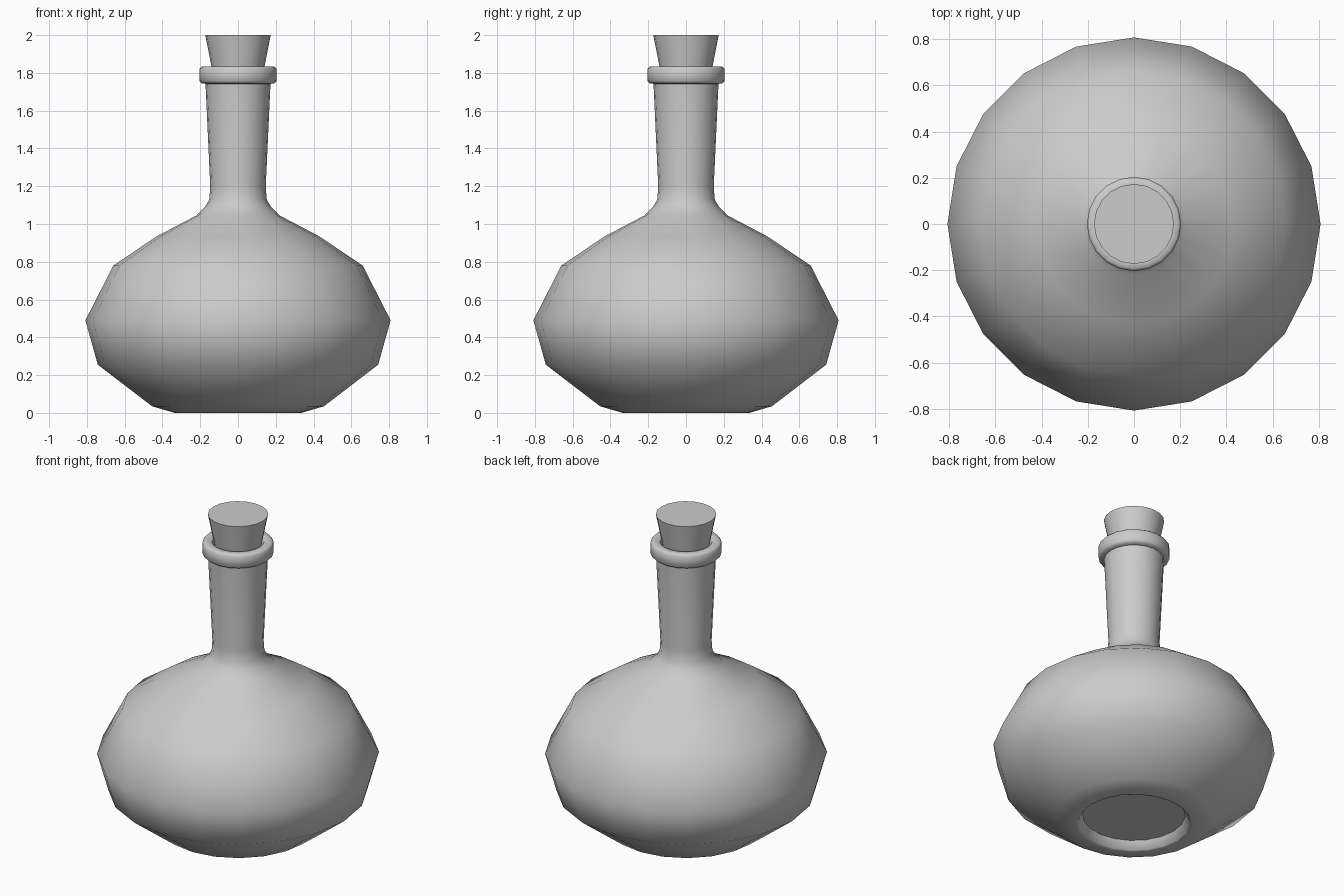
import bpy, bmesh, math

if "Cube" in bpy.data.objects:
    bpy.data.objects.remove(bpy.data.objects["Cube"])

SIDES = 20


def lathe(name, profile, angle=40):
    """Spin (radius, z) points around z; a zero radius becomes a pole."""
    bm = bmesh.new()
    rings = []
    for r, z in profile:
        if r == 0:
            rings.append([bm.verts.new((0, 0, z))] * SIDES)
        else:
            rings.append([bm.verts.new((r * math.cos(2 * math.pi * i / SIDES),
                                        r * math.sin(2 * math.pi * i / SIDES), z))
                          for i in range(SIDES)])
    for a, b in zip(rings, rings[1:]):
        for i in range(SIDES):
            j = (i + 1) % SIDES
            bm.faces.new(list(dict.fromkeys((a[i], a[j], b[j], b[i]))))
    bmesh.ops.recalc_face_normals(bm, faces=bm.faces)
    mesh = bpy.data.meshes.new(name)
    bm.to_mesh(mesh)
    bm.free()
    obj = bpy.data.objects.new(name, mesh)
    bpy.context.collection.objects.link(obj)
    bpy.ops.object.select_all(action='DESELECT')
    obj.select_set(True)
    bpy.context.view_layer.objects.active = obj
    bpy.ops.object.shade_smooth_by_angle(angle=math.radians(angle))
    return obj


# Bottle: recessed base, wide belly, flared neck, rounded lip and mouth
lathe("bottle", [
    (0, 0.055), (0.295, 0.055), (0.32, 0.005), (0.335, 0.0), (0.455, 0.035),
    (0.742, 0.255), (0.808, 0.49), (0.66, 0.78), (0.43, 0.935),
    (0.22, 1.045), (0.175, 1.09), (0.152, 1.13), (0.147, 1.20),
    (0.172, 1.742), (0.192, 1.745), (0.204, 1.757), (0.204, 1.822),
    (0.194, 1.833), (0.155, 1.833), (0.145, 1.822), (0.14, 1.76), (0, 1.76),
], 50)

# Tapered cork stopper
lathe("cork", [(0, 1.77), (0.128, 1.77), (0.173, 2.0), (0, 2.0)])
